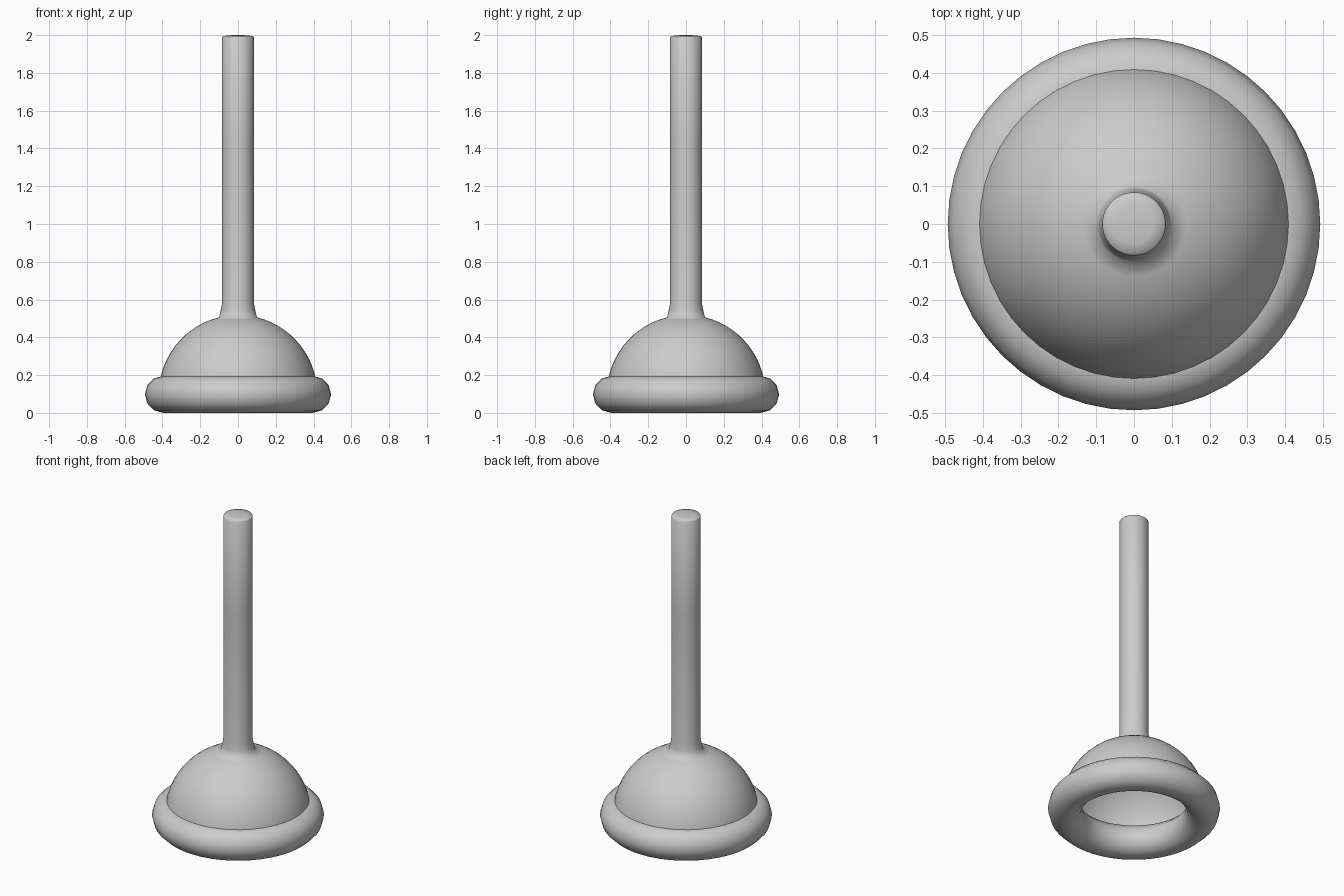
import bpy, bmesh
from math import cos, sin, pi, radians

if "Cube" in bpy.data.objects:
    bpy.data.objects.remove(bpy.data.objects["Cube"])


def lathe(name, profile, segs, smooth_angle):
    """Revolve (radius, z) points around z; a zero radius becomes a pole."""
    bm = bmesh.new()
    rings = []
    for r, z in profile:
        if r == 0:
            rings.append([bm.verts.new((0, 0, z))] * segs)
        else:
            rings.append([bm.verts.new((r * cos(2 * pi * i / segs),
                                        r * sin(2 * pi * i / segs), z))
                          for i in range(segs)])
    for a, b in zip(rings, rings[1:]):
        for i in range(segs):
            j = (i + 1) % segs
            quad = [a[i], a[j], b[j], b[i]]
            bm.faces.new(list(dict.fromkeys(quad)))
    mesh = bpy.data.meshes.new(name)
    bm.to_mesh(mesh)
    bm.free()
    obj = bpy.data.objects.new(name, mesh)
    bpy.context.collection.objects.link(obj)
    smooth(obj, smooth_angle)
    return obj


def smooth(obj, angle):
    bpy.ops.object.select_all(action='DESELECT')
    obj.select_set(True)
    bpy.context.view_layer.objects.active = obj
    bpy.ops.object.shade_smooth_by_angle(angle=radians(angle))


# Open rubber dome flaring into the long handle with a slightly domed end
R, base = 0.42, 0.098
steps = 14
top = radians(76.2)
profile = [(R * cos(top * i / steps), base + R * sin(top * i / steps))
           for i in range(steps + 1)]
profile += [(0.092, 0.54), (0.084, 0.58), (0.084, 1.4), (0.084, 1.988),
            (0.08, 1.994), (0.05, 1.999), (0, 2.0)]
lathe("dome_and_handle", profile, 48, 80)

# Thick rolled rim around the dome
bpy.ops.mesh.primitive_torus_add(major_radius=0.395, minor_radius=0.098,
                                 major_segments=48, minor_segments=12,
                                 location=(0, 0, 0.098))
rim = bpy.context.object
rim.name = "rim"
smooth(rim, 60)
